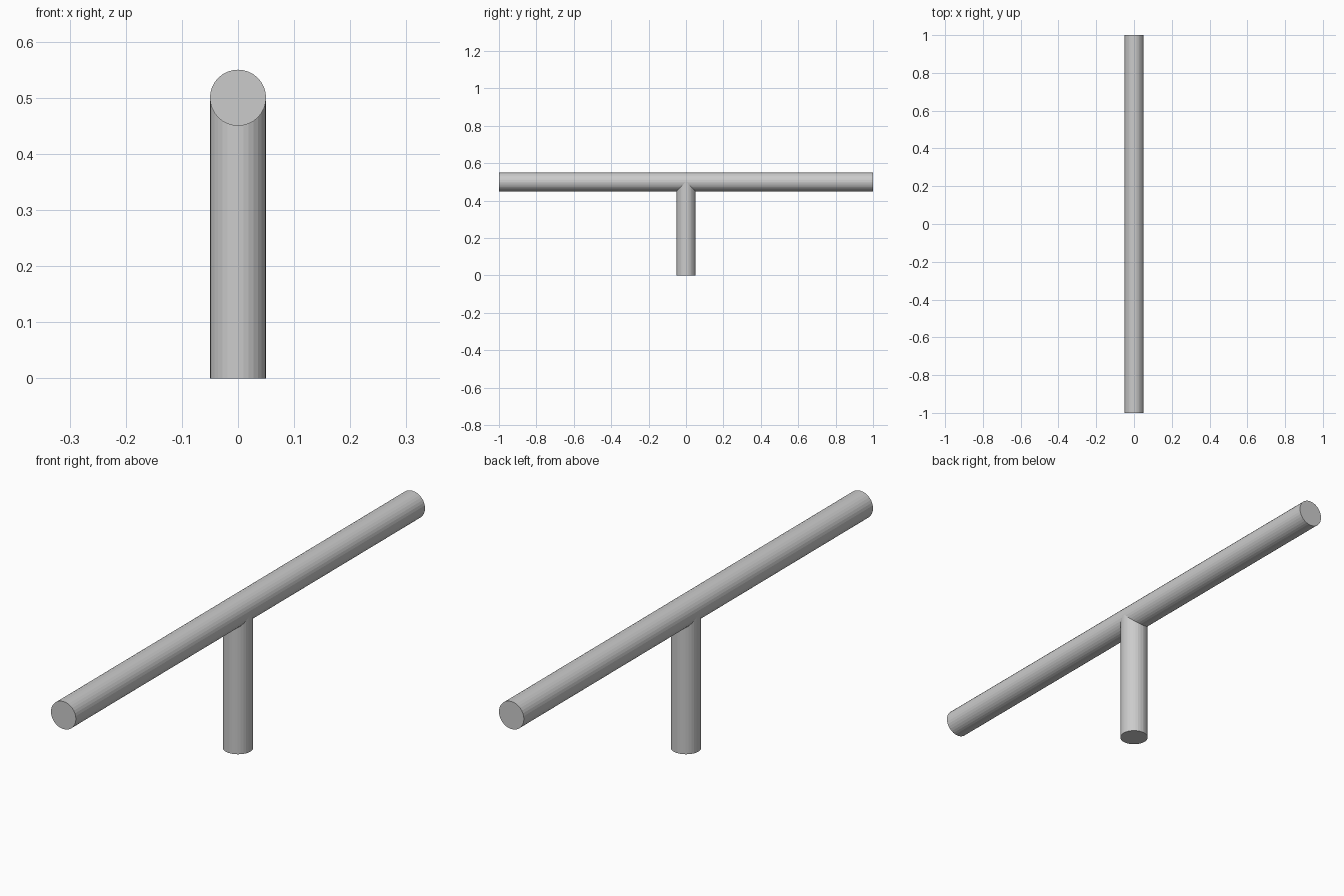
import bpy
import math

if "Cube" in bpy.data.objects:
    bpy.data.objects.remove(bpy.data.objects["Cube"])

RADIUS = 0.05
BAR_HEIGHT = 0.5


def add_rod(name, length, location, rotation=(0, 0, 0)):
    bpy.ops.mesh.primitive_cylinder_add(
        vertices=32, radius=RADIUS, depth=length,
        location=location, rotation=rotation)
    rod = bpy.context.object
    rod.name = name
    return rod


# Upright post, its top buried in the centre of the crossbar
add_rod("post", BAR_HEIGHT, (0, 0, BAR_HEIGHT / 2))

# Long horizontal crossbar running front to back
add_rod("crossbar", 2.0, (0, 0, BAR_HEIGHT), (math.radians(90), 0, 0))
